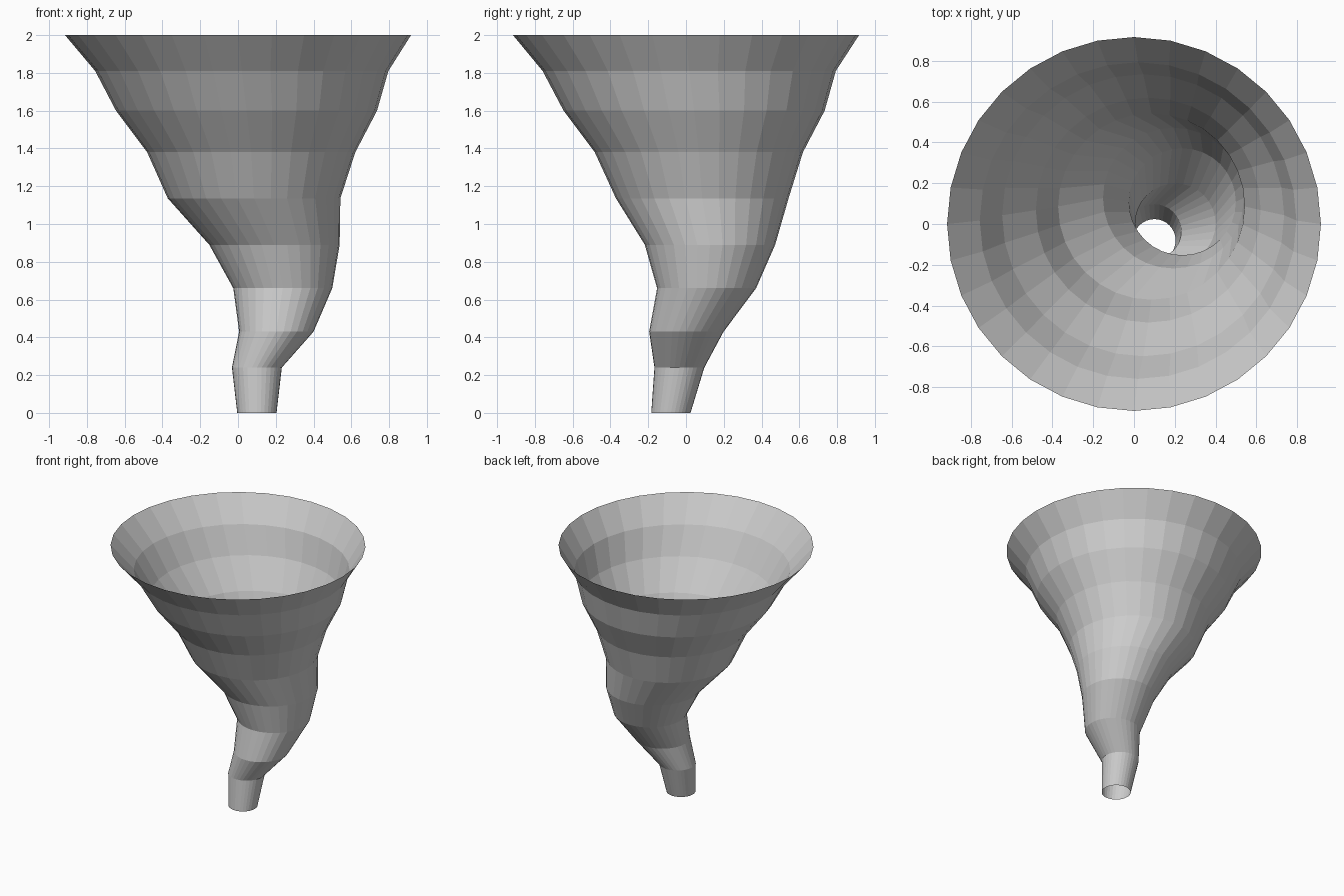
import bpy, bmesh
from math import cos, sin, tau

if "Cube" in bpy.data.objects:
    bpy.data.objects.remove(bpy.data.objects["Cube"])

SIDES = 32
# Funnel rings: centre x, centre y, height, radius
RINGS = [
    (0.100, -0.080, 0.00, 0.104),
    (0.100, -0.035, 0.24, 0.132),
    (0.203, 0.002, 0.43, 0.197),
    (0.237, 0.109, 0.66, 0.262),
    (0.193, 0.127, 0.89, 0.345),
    (0.085, 0.086, 1.136, 0.457),
    (0.070, 0.068, 1.38, 0.551),
    (0.045, 0.043, 1.60, 0.691),
    (0.020, 0.017, 1.81, 0.776),
    (0.000, 0.000, 2.00, 0.916),
]

# Open twisting funnel: a single skin lofted through level circles
bm = bmesh.new()
loops = []
for cx, cy, z, r in RINGS:
    loops.append([bm.verts.new((cx + r * cos(tau * i / SIDES),
                                cy + r * sin(tau * i / SIDES), z))
                  for i in range(SIDES)])
for low, high in zip(loops, loops[1:]):
    for i in range(SIDES):
        j = (i + 1) % SIDES
        bm.faces.new((low[i], low[j], high[j], high[i]))

mesh = bpy.data.meshes.new("tornado_funnel")
bm.to_mesh(mesh)
bm.free()
bpy.context.collection.objects.link(bpy.data.objects.new("tornado_funnel", mesh))
